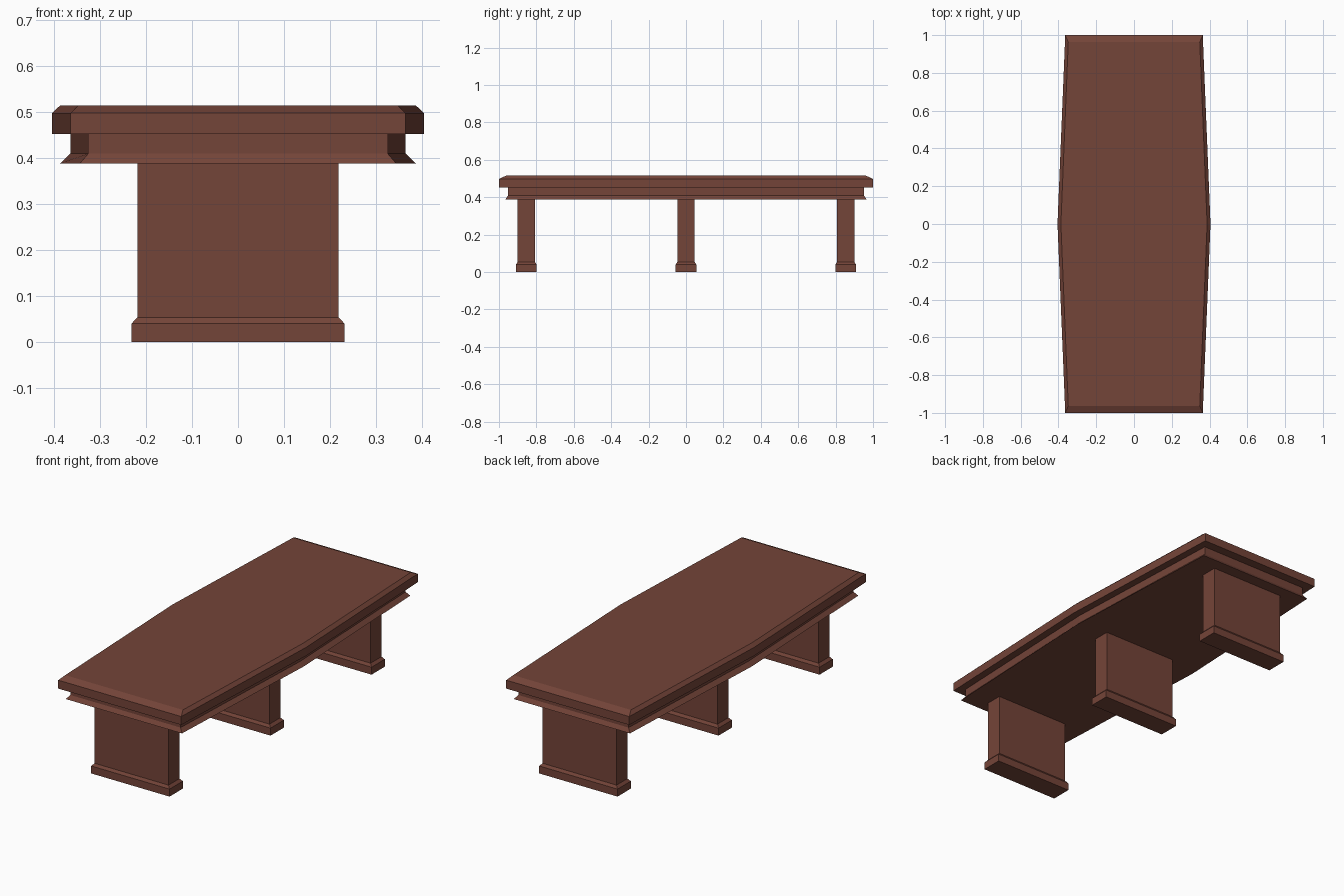
import bpy, bmesh

if "Cube" in bpy.data.objects:
    bpy.data.objects.remove(bpy.data.objects["Cube"])

wood = bpy.data.materials.new("reddish brown wood")
wood.diffuse_color = (0.175, 0.058, 0.040, 1.0)
wood.use_nodes = True
wood.node_tree.nodes["Principled BSDF"].inputs["Base Color"].default_value = wood.diffuse_color


def boat(mid, end, y):
    """Six-sided plan: wide in the middle, narrower at both ends."""
    return [(-end, -y), (end, -y), (mid, 0), (end, y), (-end, y), (-mid, 0)]


def rect(x, y, cy):
    return [(-x, cy - y), (x, cy - y), (x, cy + y), (-x, cy + y)]


def loft(name, rings):
    """Closed solid through a stack of (z, plan outline) rings."""
    bm = bmesh.new()
    loops = [[bm.verts.new((x, y, z)) for x, y in plan] for z, plan in rings]
    n = len(loops[0])
    for a, b in zip(loops, loops[1:]):
        for i in range(n):
            j = (i + 1) % n
            bm.faces.new((a[i], a[j], b[j], b[i]))
    bm.faces.new(loops[0][::-1])
    bm.faces.new(loops[-1])
    bmesh.ops.recalc_face_normals(bm, faces=bm.faces)
    mesh = bpy.data.meshes.new(name)
    bm.to_mesh(mesh)
    bm.free()
    mesh.materials.append(wood)
    obj = bpy.data.objects.new(name, mesh)
    bpy.context.collection.objects.link(obj)
    return obj


# Table top with chamfered upper edge
loft("table_top", [
    (0.453, boat(0.405, 0.364, 1.0)),
    (0.498, boat(0.405, 0.364, 1.0)),
    (0.515, boat(0.387, 0.348, 0.963)),
])

# Apron with flared lower lip
loft("apron", [
    (0.389, boat(0.387, 0.344, 0.965)),
    (0.410, boat(0.365, 0.326, 0.951)),
    (0.453, boat(0.365, 0.326, 0.951)),
])

# Three slab legs with stepped plinths
for name, cy in (("front_leg", -0.854), ("middle_leg", 0.0), ("back_leg", 0.854)):
    loft(name, [
        (0.0, rect(0.232, 0.056, cy)),
        (0.040, rect(0.232, 0.056, cy)),
        (0.054, rect(0.219, 0.046, cy)),
        (0.389, rect(0.219, 0.046, cy)),
    ])
